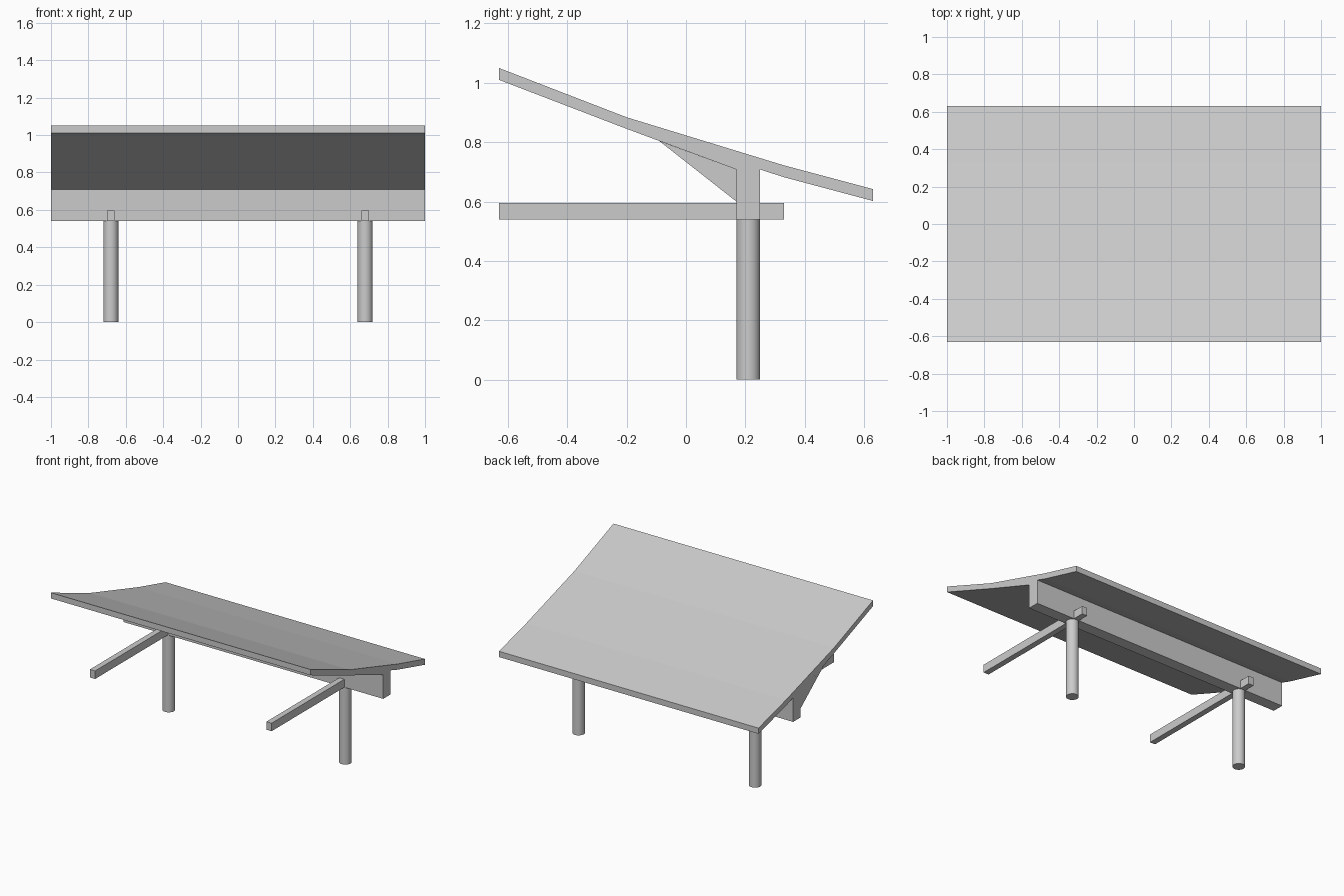
import bpy, bmesh

if "Cube" in bpy.data.objects:
    bpy.data.objects.remove(bpy.data.objects["Cube"])


def make_object(name, verts, faces):
    mesh = bpy.data.meshes.new(name)
    mesh.from_pydata(verts, [], faces)
    obj = bpy.data.objects.new(name, mesh)
    bpy.context.collection.objects.link(obj)
    return obj


def extrude_profile(name, profile, x0, x1):
    """Extrude a closed (y, z) profile along x."""
    n = len(profile)
    verts = [(x, y, z) for x in (x0, x1) for y, z in profile]
    faces = [tuple(range(n)), tuple(range(n, 2 * n))]
    faces += [(i, (i + 1) % n, n + (i + 1) % n, n + i) for i in range(n)]
    obj = make_object(name, verts, faces)
    bm = bmesh.new()
    bm.from_mesh(obj.data)
    bmesh.ops.recalc_face_normals(bm, faces=bm.faces)
    bm.to_mesh(obj.data)
    bm.free()
    return obj


# Bent roof with its lengthwise beam, one continuous section
extrude_profile("roof_and_beam", [
    (-0.63, 1.05), (-0.63, 1.01), (-0.2, 0.845), (0.17, 0.708),
    (0.17, 0.54), (0.25, 0.54), (0.25, 0.708), (0.33, 0.682),
    (0.63, 0.602), (0.63, 0.642), (0.33, 0.722), (-0.2, 0.884)], -1, 1)

# Thin triangular web on the left end only
make_object("end_web", [(-1, -0.09, 0.804), (-1, 0.17, 0.60), (-1, 0.17, 0.708)],
            [(0, 2, 1)])

for side, x in (("left", -0.68), ("right", 0.68)):
    # Cross arm reaching forward through the beam
    extrude_profile(side + "_arm", [(-0.63, 0.54), (0.33, 0.54),
                                    (0.33, 0.596), (-0.63, 0.596)],
                    x - 0.02, x + 0.02)

    # Round post
    bpy.ops.mesh.primitive_cylinder_add(vertices=32, radius=0.04, depth=0.54,
                                        location=(x, 0.21, 0.27))
    bpy.context.object.name = side + "_post"
    bpy.ops.object.shade_smooth_by_angle()
